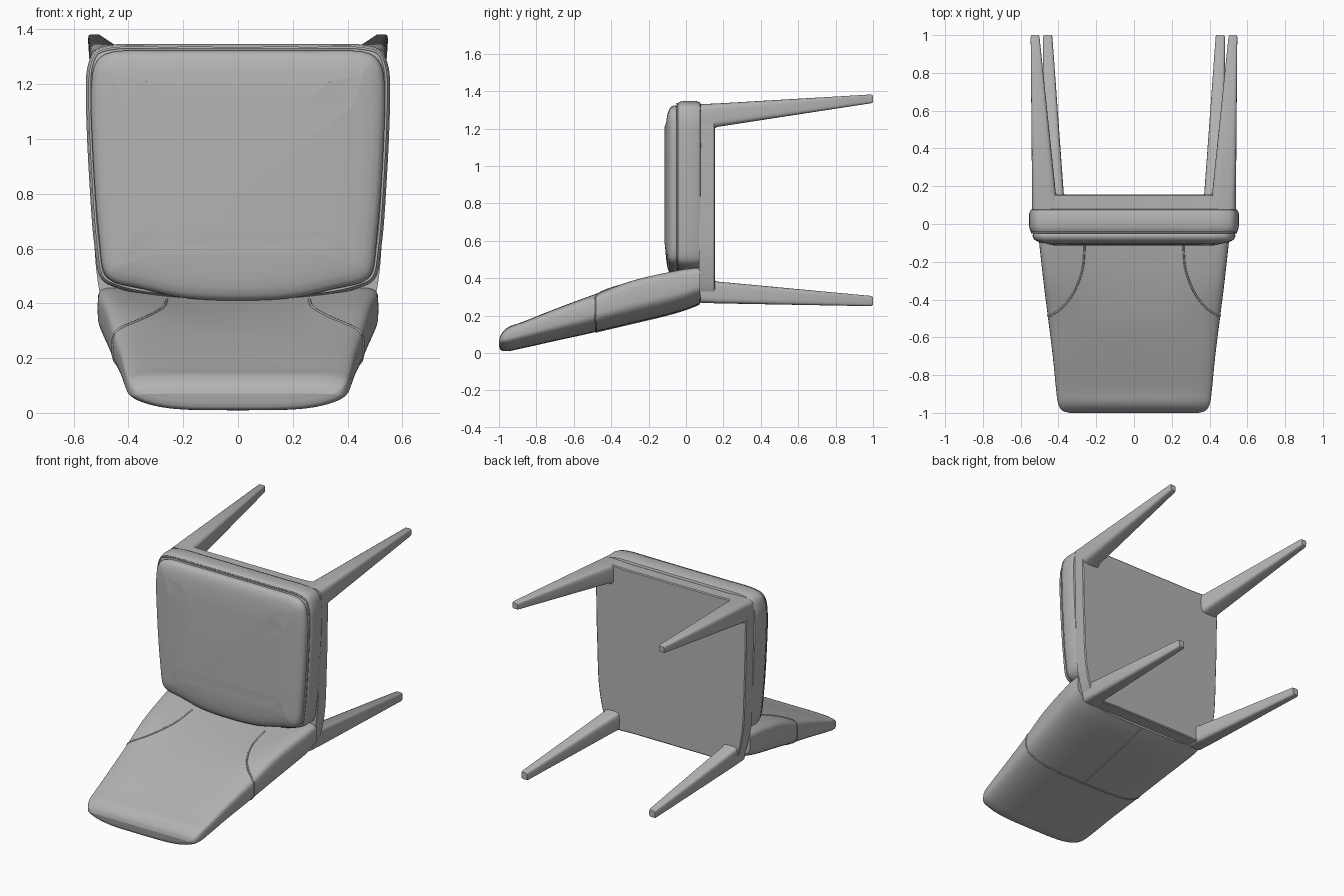
import bpy, bmesh, math
from mathutils import Vector
from mathutils.bvhtree import BVHTree

if "Cube" in bpy.data.objects:
    bpy.data.objects.remove(bpy.data.objects["Cube"])

grey = bpy.data.materials.new("plain grey")
grey.use_nodes = True
COLOUR = (0.45, 0.45, 0.45, 1)
grey.diffuse_color = COLOUR
grey.node_tree.nodes["Principled BSDF"].inputs["Base Color"].default_value = COLOUR


def spline(points, steps, closed=False):
    """Centripetal curve through points of any dimension."""
    p = [Vector(q) for q in points]
    if closed:
        p = [p[-1]] + p + p[:2]
    else:
        p = [2 * p[0] - p[1]] + p + [2 * p[-1] - p[-2]]
    out = []
    for i in range(1, len(p) - 2):
        a, b, c, d = p[i - 1:i + 3]
        t1 = (b - a).length ** 0.5
        t2 = t1 + (c - b).length ** 0.5
        t3 = t2 + (d - c).length ** 0.5
        for k in range(steps):
            t = t1 + (t2 - t1) * k / steps
            ab, bc, cd = a.lerp(b, t / t1), b.lerp(c, (t - t1) / (t2 - t1)), c.lerp(d, (t - t2) / (t3 - t2))
            out.append(ab.lerp(bc, t / t2).lerp(bc.lerp(cd, (t - t1) / (t3 - t1)), (t - t1) / (t2 - t1)))
    return out if closed else out + [p[-2]]


def loft(name, rings, angle=40):
    """Skin a row of closed rings and cap both ends."""
    bm = bmesh.new()
    rows = [[bm.verts.new(v) for v in ring] for ring in rings]
    n = len(rows[0])
    for a, b in zip(rows, rows[1:]):
        for i in range(n):
            bm.faces.new((a[i], a[(i + 1) % n], b[(i + 1) % n], b[i]))
    bm.faces.new(rows[0])
    bm.faces.new(rows[-1])
    bmesh.ops.recalc_face_normals(bm, faces=bm.faces)
    mesh = bpy.data.meshes.new(name)
    bm.to_mesh(mesh)
    bm.free()
    obj = bpy.data.objects.new(name, mesh)
    bpy.context.collection.objects.link(obj)
    mesh.materials.append(grey)
    bpy.ops.object.select_all(action='DESELECT')
    obj.select_set(True)
    bpy.context.view_layer.objects.active = obj
    bpy.ops.object.shade_smooth_by_angle(angle=math.radians(angle))
    return obj


def tube(name, points, radius, closed=False):
    """Thin round cord along a path."""
    curve = bpy.data.curves.new(name, 'CURVE')
    curve.dimensions = '3D'
    curve.bevel_depth = radius
    curve.bevel_resolution = 1
    line = curve.splines.new('POLY')
    line.points.add(len(points) - 1)
    for dot, p in zip(line.points, points):
        dot.co = (*p, 1)
    line.use_cyclic_u = closed
    curve.materials.append(grey)
    bpy.context.collection.objects.link(bpy.data.objects.new(name, curve))


def mirrored(half):
    """Closed smooth outline from its half, bottom centre to top centre."""
    return spline(half + [(-x, z) for x, z in half[-2:0:-1]], 6, True)


def inset(outline, amount):
    """Move an outline inwards along its normals."""
    n = len(outline)
    out = []
    for i, p in enumerate(outline):
        t = (outline[(i + 1) % n] - outline[i - 1]).normalized()
        out.append(p + Vector((-t.y, t.x)) * amount)
    return out


def slab(name, outline, layers, angle=40):
    """Loft of one outline through (y, inset) layers."""
    return loft(name, [[(p.x, y, p.y) for p in inset(outline, d)] for y, d in layers], angle)


# Seat: under-frame board, padded base, top cushion
frame = mirrored([(0, .275), (.25, .275), (.42, .278), (.465, .31), (.512, .48), (.53, .8),
                  (.537, 1.1), (.535, 1.27), (.51, 1.318), (.3, 1.325), (0, 1.325)])
slab("seat_frame", frame, [(.07, 0), (.15, 0), (.155, .006)], 30)

base = mirrored([(0, .41), (.25, .42), (.44, .455), (.5, .49), (.523, .6), (.543, .85), (.555, 1.15),
                 (.55, 1.26), (.525, 1.32), (.47, 1.342), (.25, 1.346), (0, 1.346)])
slab("seat_base", base, [(.08, .02), (.075, .008), (.055, 0), (-.01, 0), (-.035, .005),
                         (-.047, .016), (-.052, .035)])

top = mirrored([(0, .41), (.2, .42), (.36, .455), (.455, .478), (.487, .51), (.508, .65), (.53, .95),
                (.535, 1.2), (.52, 1.275), (.48, 1.312), (.25, 1.322), (0, 1.322)])
slab("seat_cushion", top, [(-.035, .012), (-.05, .002), (-.065, 0), (-.08, .007), (-.09, .02),
                           (-.099, .045), (-.105, .08), (-.11, .13), (-.114, .2)], 60)
tube("seat_piping", [(p.x, -.046, p.y) for p in inset(base, .014)], .005, True)

# Backrest: cross-sections given as y, half width, underside, middle top, wing top
stations = spline([(-1, .34, .035, .065, .065), (-.988, .38, .014, .1, .105), (-.95, .402, .01, .138, .145),
                   (-.88, .412, .024, .162, .174), (-.7, .43, .064, .232, .25), (-.5, .455, .108, .305, .328),
                   (-.3, .48, .155, .36, .417), (-.1, .502, .203, .402, .468), (0, .512, .232, .42, .485),
                   (.075, .512, .262, .43, .49)], 4)


def power(v, e):
    return math.copysign(abs(v) ** e, v)


def section(y, w, low, mid, wing, n=64):
    ring = []
    for i in range(n):
        a = math.tau * i / n
        u, s = power(math.cos(a), .45), power(math.sin(a), .45)
        bottom = low + .035 * u ** 4
        upper = mid + (wing - mid) * abs(u) ** 2.5
        ring.append((u * w, y, bottom + (upper - bottom) * (s + 1) / 2))
    return ring


back = loft("backrest", [section(*s) for s in stations], 50)

# Stitched seams laid on the backrest surface
bm = bmesh.new()
bm.from_mesh(back.data)
tree = BVHTree.FromBMesh(bm)


def hits(origins, direction):
    found = [tree.ray_cast(Vector(o), Vector(direction))[0] for o in origins]
    return [p for p in found if p]


for side, label in ((1, "left"), (-1, "right")):
    arc = spline([(.26, -.1), (.275, -.25), (.33, -.38), (.39, -.45), (.445, -.487)], 6)
    path = hits([(side * p.x, p.y, 1) for p in arc], (0, 0, -1))
    path += hits([(side, -.485, .29 - .02 * k) for k in range(7)], (-side, 0, 0))
    path += hits([(side * (.43 - .043 * k), -.48, -1) for k in range(11)], (0, 0, 1))
    tube("backrest_seam_" + label, path, .005)
tube("backrest_rear_seam", hits([(0, -.48 + .055 * k, -1) for k in range(11)], (0, 0, 1)), .004)
bm.free()


# Legs: tapered rounded bars, rings given as y, x range, z range
def leg(name, side, rings, n=32):
    out = []
    for y, x0, x1, z0, z1 in rings:
        ring = []
        for i in range(n):
            a = math.tau * (i + .5) / n
            x = (x0 + x1) / 2 + power(math.cos(a), .45) * (x1 - x0) / 2
            z = (z0 + z1) / 2 + power(math.sin(a), .45) * (z1 - z0) / 2
            ring.append((side * x, y, z))
        out.append(ring)
    loft(name, out, 35)


for side, label in ((1, "left"), (-1, "right")):
    leg("front_leg_" + label, side, [(.078, .395, .54, 1.185, 1.33), (.14, .4, .54, 1.19, 1.333),
                                     (.165, .414, .54, 1.208, 1.334), (.99, .5, .547, 1.335, 1.382),
                                     (1, .506, .542, 1.341, 1.377)])
    leg("back_leg_" + label, side, [(.078, .36, .476, .268, .4), (.14, .362, .476, .266, .395),
                                    (.165, .372, .476, .265, .382), (.99, .432, .482, .25, .305),
                                    (1, .437, .477, .256, .299)])
